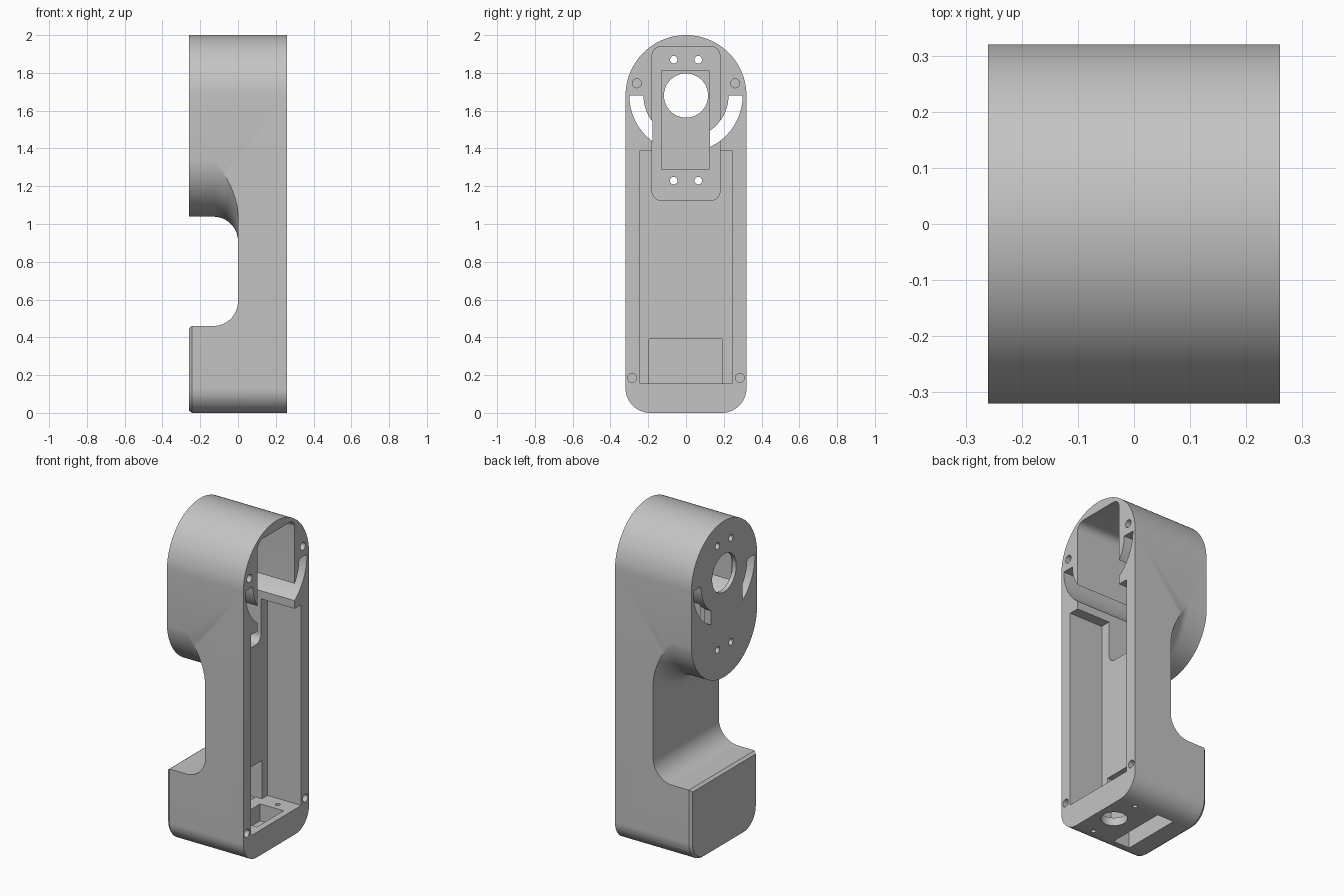
import bpy, bmesh
from math import sin, cos, pi, acos

cube = bpy.data.objects.get("Cube")
if cube:
    bpy.data.objects.remove(cube, do_unlink=True)

W = 0.32          # half width in y
D = 0.26          # half depth in x
TOP = 1.68        # centre of the round top


def loft(name, rings):
    """Closed solid through rings of 3D points."""
    bm = bmesh.new()
    loops = [[bm.verts.new(p) for p in ring] for ring in rings]
    for a, b in zip(loops, loops[1:]):
        for i in range(len(a)):
            j = (i + 1) % len(a)
            bm.faces.new((a[i], a[j], b[j], b[i]))
    bm.faces.new(loops[0])
    bm.faces.new(loops[-1])
    bmesh.ops.recalc_face_normals(bm, faces=bm.faces)
    mesh = bpy.data.meshes.new(name)
    bm.to_mesh(mesh)
    bm.free()
    obj = bpy.data.objects.new(name, mesh)
    bpy.context.collection.objects.link(obj)
    return obj


def prism(name, outline, x0, x1):
    return loft(name, [[(x, y, z) for y, z in outline] for x in (x0, x1)])


def box(name, x0, x1, y0, y1, z0, z1):
    return prism(name, [(y0, z0), (y1, z0), (y1, z1), (y0, z1)], x0, x1)


def arc(cy, cz, r, a0, a1, n=16):
    return [(cy + r * cos(a0 + (a1 - a0) * i / n),
             cz + r * sin(a0 + (a1 - a0) * i / n)) for i in range(n + 1)]


def rounded(h, z0, z1, rb, rt, n=12):
    """Outline in y and z with rounded lower and upper corners."""
    pts = arc(-h + rb, z0 + rb, rb, pi, 1.5 * pi, n)
    pts += arc(h - rb, z0 + rb, rb, -pi / 2, 0, n)
    if rt:
        pts += arc(h - rt, z1 - rt, rt, 0, pi / 2, n)
        pts += arc(-h + rt, z1 - rt, rt, pi / 2, pi, n)
    else:
        pts += [(h, z1), (-h, z1)]
    return pts


def rod(name, y, z, r, x0, x1, n=24):
    return prism(name, arc(y, z, r, 0, 2 * pi, n)[:-1], x0, x1)


def upright_rod(name, x, y, r, z0, z1, n=24):
    circle = arc(x, y, r, 0, 2 * pi, n)[:-1]
    return loft(name, [[(px, py, z) for px, py in circle] for z in (z0, z1)])


def cut(obj, *cutters):
    for cutter in cutters:
        cutter.hide_render = True
        mod = obj.modifiers.new("cut", 'BOOLEAN')
        mod.operation = 'DIFFERENCE'
        mod.solver = 'EXACT'
        mod.object = cutter
        bpy.context.view_layer.update()
        with bpy.context.temp_override(object=obj, active_object=obj):
            bpy.ops.object.modifier_apply(modifier=mod.name)
        bpy.data.objects.remove(cutter, do_unlink=True)


# Main housing: round top, softly rounded bottom
outline = arc(-W + 0.13, 0.13, 0.13, pi, 1.5 * pi)
outline += arc(W - 0.13, 0.13, 0.13, -pi / 2, 0)
outline += arc(0, TOP, W, 0, pi, 64)
housing = prism("housing", outline, -D, D)

# Grip notch, filleted into the foot and around the round head
F = 0.13
profile = [(-0.5, 0.46)] + arc(-F, 0.46 + F, F, -pi / 2, 0) + [(0, 1.36), (-0.5, 1.36)]
notch = loft("notch", [[(x, y, z) for x, z in profile] for y in (-0.5, 0.5)])
HEAD_R = W + 0.001
steps = [(-0.6, HEAD_R)]
steps += [(-F + F * sin(t * pi / 24), HEAD_R + F - F * cos(t * pi / 24)) for t in range(13)]
steps += [(0.1, HEAD_R + F)]
flare = loft("flare", [[(x, y, z) for y, z in arc(0, 1.36, r, 0, 2 * pi, 96)[:-1]]
                       for x, r in steps])
cut(notch, flare)
cut(housing, notch)

# Chamfer around the outer face of the foot
C = 0.025
frame = box("frame", -0.29, -D + C, -0.4, 0.4, -0.1, 0.55)
core = loft("core", [[(x, y, z) for y, z in rounded(W + g, -g, 0.46 + g, F + g, 0)]
                     for x, g in ((-D + 2 * C, C), (-D - 2 * C, -2 * C))])
cut(frame, core)
cut(housing, frame)

# Open interior: long bay, foot pocket, head pocket with a shallow recess
cut(housing,
    box("bay", 0.03, 0.5, -0.244, 0.244, 0.155, 1.39),
    box("foot_pocket", -0.22, 0.1, -0.195, 0.19, 0.155, 0.39),
    prism("head_pocket", rounded(0.18, 1.125, 1.94, 0.05, 0.05), -0.215, 0.5),
    box("head_recess", -0.235, 0, -0.13, 0.125, 1.29, 1.81),
    rod("shaft_hole", 0, TOP, 0.117, -0.5, 0, 48))

# Curved slots on either side of the shaft hole
RO, RI = 0.30, 0.225
for side, edge in ((1, 0.127), (-1, 0.178)):
    band = arc(0, TOP, RO, 0, -acos(edge / RO), 24)
    band += arc(0, TOP, RI, -acos(edge / RI), 0, 24)
    cut(housing, prism("slot", [(side * y, z) for y, z in band], -0.5, 0.5))

# Screw holes in the rim and in the head wall, and pin holes underneath
for s in (-1, 1):
    cut(housing,
        rod("rim_hole_upper", s * 0.26, 1.745, 0.024, 0.06, 0.5),
        rod("rim_hole_lower", s * 0.285, 0.185, 0.024, 0.06, 0.5),
        rod("wall_hole_upper", s * 0.065, 1.87, 0.02, -0.5, 0),
        rod("wall_hole_lower", s * 0.065, 1.23, 0.02, -0.5, 0),
        upright_rod("pin_hole", 0.145, s * 0.18, 0.014, -0.1, 0.2))

# Bottom openings: round socket with inner recess, and a long slot
cut(housing,
    box("socket_recess", 0.06, 0.22, -0.13, 0.13, 0.05, 0.2),
    upright_rod("socket_hole", 0.145, 0, 0.075, -0.1, 0.1, 40),
    box("bottom_slot", -0.128, -0.014, -0.194, 0.189, -0.1, 0.2))

# Single grey finish
grey = bpy.data.materials.new("plain_grey")
grey.use_nodes = True
color = (0.55, 0.55, 0.55, 1)
grey.diffuse_color = color
grey.node_tree.nodes["Principled BSDF"].inputs["Base Color"].default_value = color
housing.data.materials.clear()
housing.data.materials.append(grey)
for face in housing.data.polygons:
    face.material_index = 0

bpy.ops.object.select_all(action='DESELECT')
housing.select_set(True)
bpy.context.view_layer.objects.active = housing
bpy.ops.object.shade_smooth_by_angle(angle=pi / 7)
